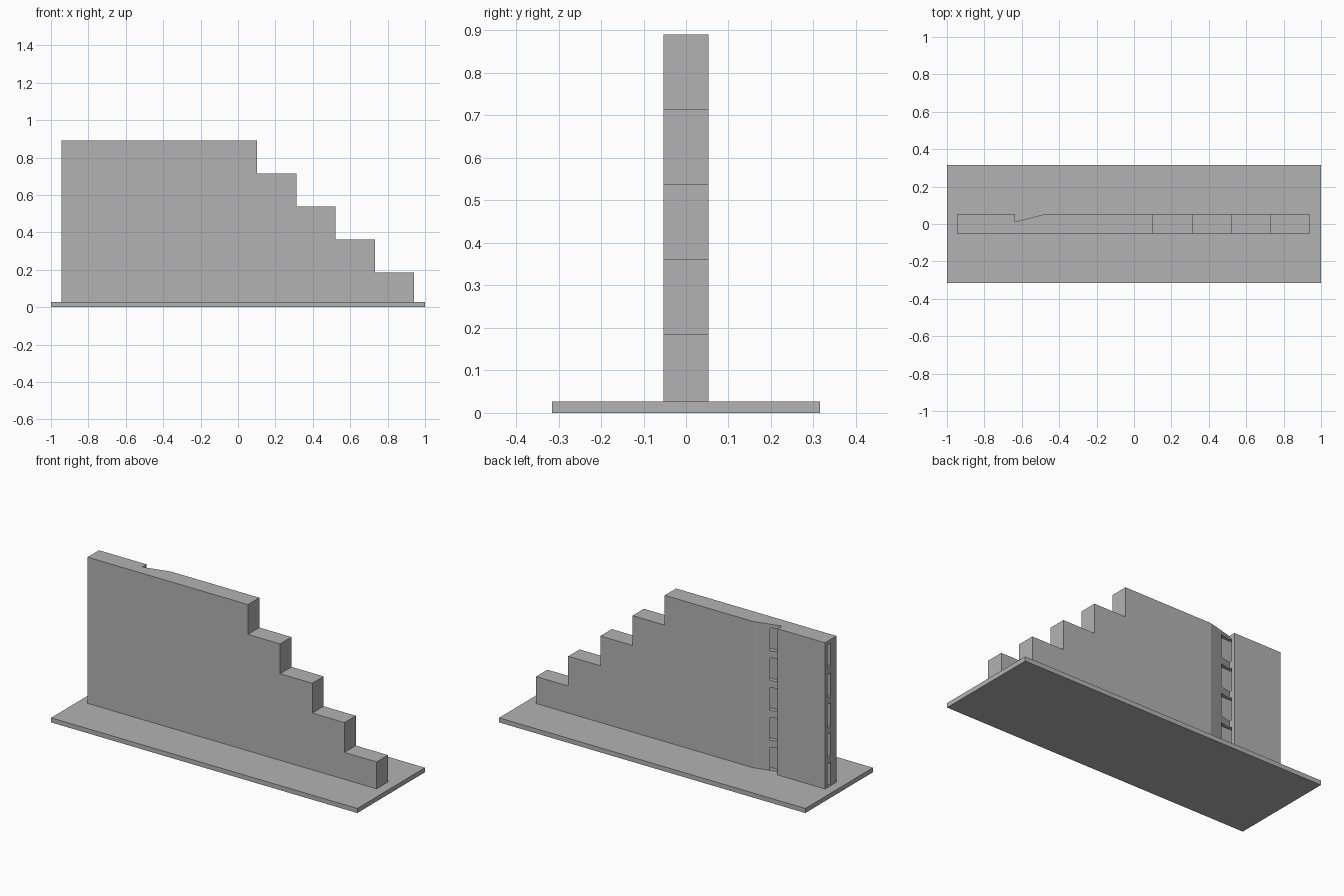
import bpy, bmesh

if "Cube" in bpy.data.objects:
    bpy.data.objects.remove(bpy.data.objects["Cube"])

grey = bpy.data.materials.new("plain grey")
grey.diffuse_color = (0.45, 0.45, 0.45, 1)
grey.use_nodes = True
grey.node_tree.nodes["Principled BSDF"].inputs["Base Color"].default_value = grey.diffuse_color


def prism(name, points, offset):
    """Extrude a flat outline (3D points) along an offset vector."""
    bm = bmesh.new()
    face = bm.faces.new([bm.verts.new(p) for p in points])
    out = bmesh.ops.extrude_face_region(bm, geom=[face])
    bmesh.ops.translate(bm, vec=offset,
                        verts=[g for g in out["geom"] if isinstance(g, bmesh.types.BMVert)])
    bmesh.ops.recalc_face_normals(bm, faces=bm.faces)
    mesh = bpy.data.meshes.new(name)
    bm.to_mesh(mesh)
    bm.free()
    mesh.materials.append(grey)
    obj = bpy.data.objects.new(name, mesh)
    bpy.context.collection.objects.link(obj)
    return obj


def box(name, x0, x1, y0, y1, z0, z1):
    return prism(name, [(x0, y0, z0), (x1, y0, z0), (x1, y1, z0), (x0, y1, z0)], (0, 0, z1 - z0))


def cut(target, cutter):
    mod = target.modifiers.new(cutter.name, "BOOLEAN")
    mod.operation, mod.solver, mod.object = "DIFFERENCE", "EXACT", cutter
    cutter.hide_render = True
    cutter.hide_set(True)


BASE_TOP, TOP, HALF, LEFT = 0.027, 0.89, 0.053, -0.945
step_ends = [0.942, 0.732, 0.522, 0.312, 0.102]
rise = 0.176
tops = [TOP - rise * (4 - i) for i in range(5)]

# Flat base
box("base_plate", -1, 1, -0.315, 0.315, 0, BASE_TOP)

# Stepped wall, drawn as a side profile
profile = [(LEFT, BASE_TOP)]
z = BASE_TOP
for x, top in zip(step_ends, tops):
    profile += [(x, z), (x, top)]
    z = top
profile.append((LEFT, TOP))
wall = prism("stepped_wall", [(x, -HALF, z) for x, z in profile], (0, 2 * HALF, 0))

# Wedge-shaped finger groove down the back
notch = [(-0.635, 0.012), (-0.475, HALF), (-0.475, 0.1), (-0.635, 0.1)]
cut(wall, prism("groove_cutter", [(x, y, BASE_TOP - 0.01) for x, y in notch], (0, 0, 1)))

# One long storage slot per step, open at the left end
for i, (x, top) in enumerate(zip(step_ends, tops)):
    cut(wall, box(f"slot_cutter_{i + 1}", LEFT - 0.05, x - 0.05, 0.0, 0.029,
                  top - 0.157, top - 0.022))
